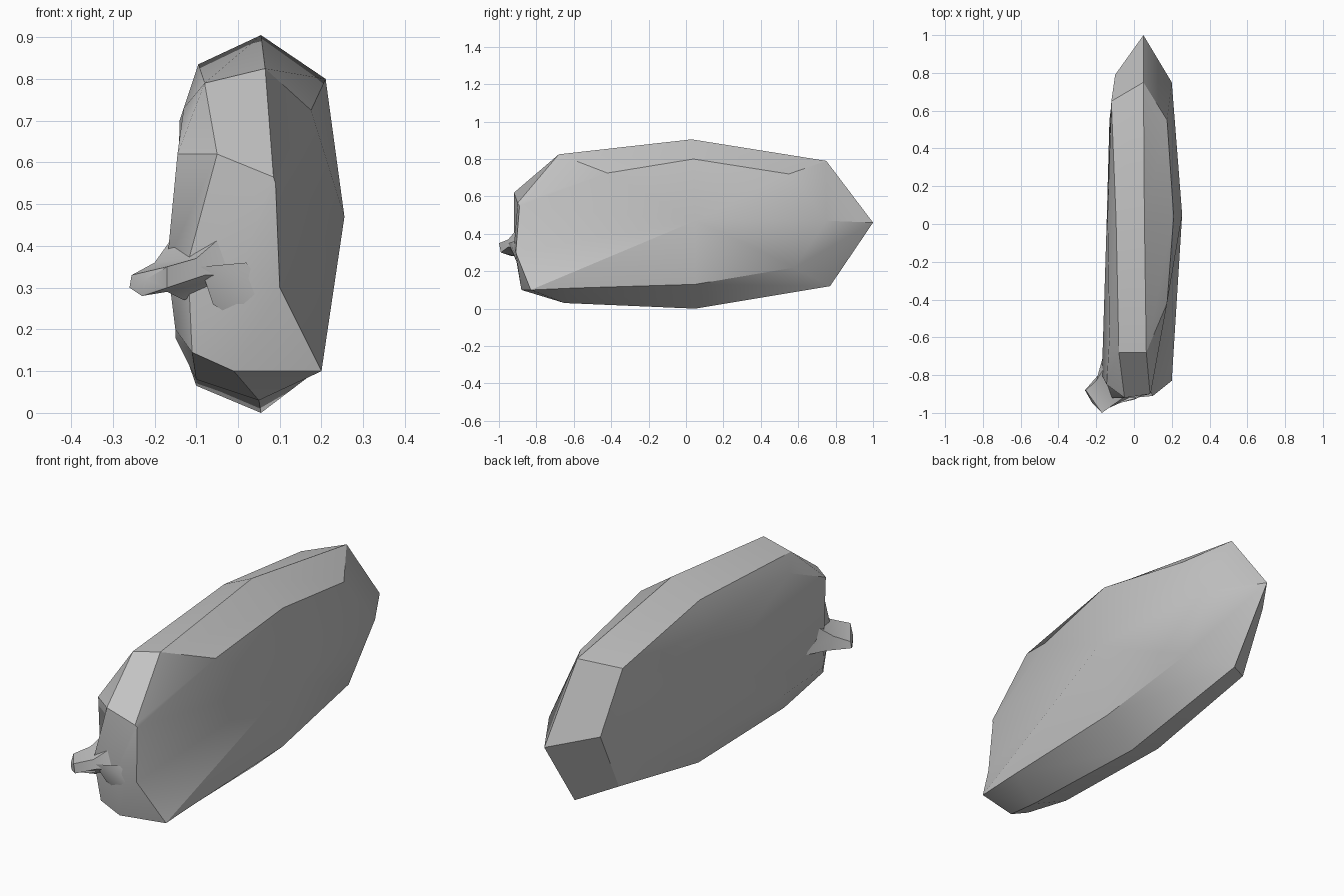
import bpy
import bmesh
import math
from mathutils import Vector

default_cube = bpy.data.objects.get("Cube")
if default_cube:
    bpy.data.objects.remove(default_cube, do_unlink=True)

stone = bpy.data.materials.new("plain_grey")
stone.use_nodes = True
grey = (0.55, 0.55, 0.55, 1.0)
stone.diffuse_color = grey
stone.node_tree.nodes["Principled BSDF"].inputs["Base Color"].default_value = grey


def point(coords):
    """Convert hundredths of a unit to a position."""
    return Vector(coords) / 100


def finish(bm, name, smooth_angle):
    """Turn a bmesh into a shaded object with the shared material."""
    bmesh.ops.recalc_face_normals(bm, faces=bm.faces[:])
    mesh = bpy.data.meshes.new(name)
    bm.to_mesh(mesh)
    bm.free()
    mesh.materials.append(stone)
    obj = bpy.data.objects.new(name, mesh)
    bpy.context.collection.objects.link(obj)
    bpy.ops.object.select_all(action="DESELECT")
    obj.select_set(True)
    bpy.context.view_layer.objects.active = obj
    bpy.ops.object.shade_smooth_by_angle(angle=math.radians(smooth_angle))
    return obj


def loft(name, rings, start_centre, end_centre, smooth_angle=30):
    """Bridge closed rings and close each end with a fan."""
    bm = bmesh.new()
    loops = [[bm.verts.new(point(p)) for p in ring] for ring in rings]
    for lower, upper in zip(loops, loops[1:]):
        for i, vert in enumerate(lower):
            j = (i + 1) % len(lower)
            bm.faces.new((vert, lower[j], upper[j], upper[i]))
    for loop, centre in ((loops[0], start_centre), (loops[-1], end_centre)):
        hub = bm.verts.new(point(centre))
        for i, vert in enumerate(loop):
            bm.faces.new((vert, loop[(i + 1) % len(loop)], hub))
    return finish(bm, name, smooth_angle)


# Faceted slab: each ring runs from the back over the top and down the front
left_rim = [
    (20, 75, 47), (17.5, 55, 72), (21, 4, 80), (17.5, -42, 72.5), (9, -89, 55),
    (10, -91, 30), (20, -83, 10), (20, -60, 11), (20, 5, 13), (18, 58, 22),
]
ridge = [
    (5, 100, 46), (5, 75, 79), (5.5, 3, 90.5), (6.5, -68, 82.5), (8.5, -90, 56.5),
    (0, -92, 33), (-1, -88, 10), (5, -65, 3), (5.5, 5, 0), (5, 77, 12),
]
right_rim = [
    (-10, 79, 47), (-12, 65, 75), (-9.5, 3, 83.5), (-8, -68, 79), (-5, -92, 62),
    (-12, -92, 36), (-11, -88, 14.5), (-10, -60, 8), (-10, 5, 6.5), (-10, 65, 18),
]
right_bulge = [
    (-13, 55, 46), (-13, 45, 64), (-14, 3, 70), (-13, -60, 73), (-14.5, -85, 62),
    (-17, -80, 36), (-15, -82, 20), (-15, -50, 18), (-14, 5, 18), (-13, 50, 25),
]
loft("body", [left_rim, ridge, right_rim, right_bulge], (25.5, 5, 47), (-14.5, 0, 45))

# Snout drawn out of the front right corner
snout_root = [(-3, -90, 43), (0, -91, 33), (-13, -89, 27), (-15, -65, 32), (-15, -75, 43)]
snout_neck = [(-10, -95, 37), (-8, -95, 33), (-17, -95, 29), (-19, -80, 30), (-20, -83, 36)]
snout_tip = [(-17, -100, 35), (-17, -99, 30), (-23, -93, 28), (-26, -88, 30), (-25.5, -88, 33)]
loft("snout", [snout_root, snout_neck, snout_tip], (-9, -80, 35), (-22, -95, 32))

# Tapering fold running from the snout to the lower left corner
fold = bmesh.new()
for corner in ((-9, -95, 35), (2, -92, 36), (-6, -91, 26), (0, -93, 33), (20, -83, 10), (0, -85, 28)):
    fold.verts.new(point(corner))
bmesh.ops.convex_hull(fold, input=fold.verts[:])
finish(fold, "front_fold", 30)
